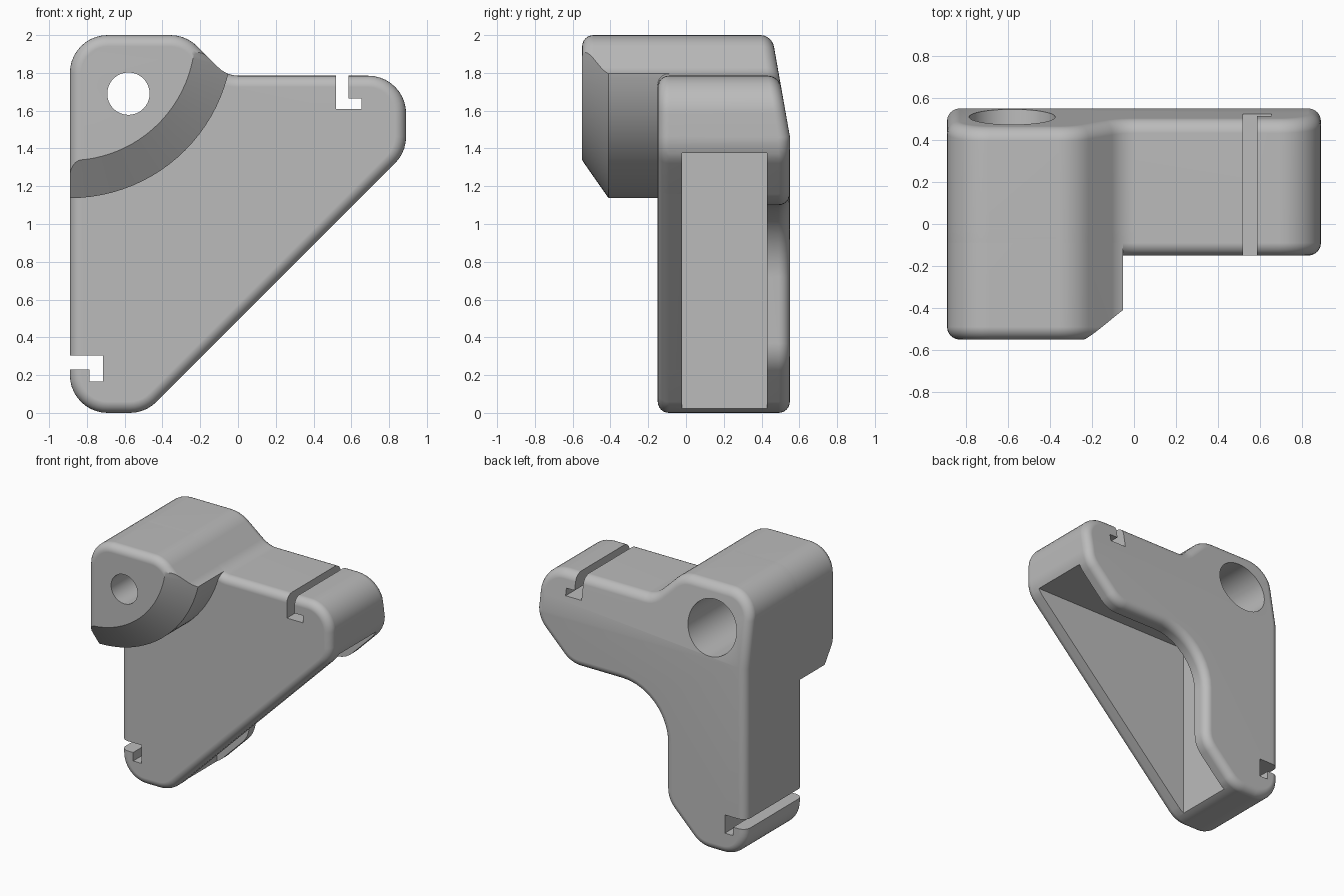
import bpy, bmesh
from math import pi, sin, cos, tan, ceil, degrees
from mathutils import Vector

if "Cube" in bpy.data.objects:
    bpy.data.objects.remove(bpy.data.objects["Cube"])

R = 0.2                            # outline corner radius
EDGE = 0.06                        # rim rounding
FRONT, BACK = -0.15, 0.55
FOLD = 1.38 + R * tan(pi / 8)      # height where the back starts leaning
LEAN = 0.177

grey = bpy.data.materials.new("plain_grey")
grey.use_nodes = True
colour = (0.5, 0.5, 0.5, 1)
grey.diffuse_color = colour
grey.node_tree.nodes["Principled BSDF"].inputs["Base Color"].default_value = colour


def make_object(name, bm):
    bmesh.ops.recalc_face_normals(bm, faces=bm.faces[:])
    mesh = bpy.data.meshes.new(name)
    bm.to_mesh(mesh)
    bm.free()
    obj = bpy.data.objects.new(name, mesh)
    bpy.context.collection.objects.link(obj)
    return obj


def rounded(corners):
    """Turn (x, z, radius) corners into a filleted outline."""
    points = []
    for i, (x, z, r) in enumerate(corners):
        p = Vector((x, z))
        u = (Vector(corners[i - 1][:2]) - p).normalized()
        v = (Vector(corners[(i + 1) % len(corners)][:2]) - p).normalized()
        turn = pi - u.angle(v)
        centre = p + (u + v).normalized() * r / cos(turn / 2)
        start = p + u * r * tan(turn / 2) - centre
        end = p + v * r * tan(turn / 2) - centre
        steps = ceil(degrees(turn) / 9)
        for k in range(steps + 1):
            a = turn * k / steps
            points.append(centre + (start * sin(turn - a) + end * sin(a)) / sin(turn))
    return points


def prism(name, outline, y0, y1, lean=False, round_front=False, round_back=False):
    bm = bmesh.new()
    face = bm.faces.new([bm.verts.new((x, y0, z)) for x, z in outline])
    new = bmesh.ops.extrude_face_region(bm, geom=[face], use_keep_orig=True)["geom"]
    for v in new:
        if isinstance(v, bmesh.types.BMVert):
            v.co.y = y1
    if lean:
        bmesh.ops.bisect_plane(bm, geom=bm.verts[:] + bm.edges[:] + bm.faces[:],
                               dist=0.003, plane_co=(0, 0, FOLD), plane_no=(0, 0, 1))
        for v in bm.verts:
            if v.co.y > (y0 + y1) / 2:
                v.co.y -= LEAN * max(0, v.co.z - FOLD)
    bmesh.ops.recalc_face_normals(bm, faces=bm.faces[:])
    bm.normal_update()
    rim = []
    for e in bm.edges:
        slopes = sorted(abs(f.normal.y) for f in e.link_faces)
        at_back = e.verts[0].co.y > (y0 + y1) / 2
        if slopes[0] < 0.3 and slopes[-1] > 0.9 and (round_back if at_back else round_front):
            rim.append(e)
    if rim:
        bmesh.ops.bevel(bm, geom=rim, offset=EDGE, offset_type='OFFSET', segments=6,
                        profile=0.5, affect='EDGES', clamp_overlap=False)
    return make_object(name, bm)


def lathe(name, profile, x, z, sides=96):
    """Solid of revolution about the y direction from (y, radius) pairs."""
    bm = bmesh.new()
    rings = [[bm.verts.new((x + r * cos(2 * pi * i / sides), y, z + r * sin(2 * pi * i / sides)))
              for i in range(sides)] for y, r in profile]
    for a, b in zip(rings, rings[1:]):
        for i in range(sides):
            j = (i + 1) % sides
            bm.faces.new((a[i], a[j], b[j], b[i]))
    bm.faces.new(rings[0])
    bm.faces.new(rings[-1])
    return make_object(name, bm)


def boolean(obj, tool, operation='DIFFERENCE'):
    mod = obj.modifiers.new("cut", 'BOOLEAN')
    mod.object, mod.operation, mod.solver = tool, operation, 'EXACT'
    bpy.context.view_layer.update()
    graph = bpy.context.evaluated_depsgraph_get()
    mesh = bpy.data.meshes.new_from_object(obj.evaluated_get(graph))
    obj.modifiers.clear()
    obj.data = mesh


def finish(obj):
    """Smooth the curved areas, keep real edges sharp, apply the colour."""
    bm = bmesh.new()
    bm.from_mesh(obj.data)
    for f in bm.faces:
        f.smooth = True
        f.material_index = 0
    for e in bm.edges:
        angle = e.calc_face_angle(0)
        flats = all(f.calc_area() > 0.05 for f in e.link_faces)
        e.smooth = angle < 0.5 and not (flats and angle > 0.09)
    bm.to_mesh(obj.data)
    bm.free()
    obj.data.materials.clear()
    obj.data.materials.append(grey)
    mod = obj.modifiers.new("even_shading", 'WEIGHTED_NORMAL')
    mod.keep_sharp = True


# Outlines: shared outer corners, with an elbow cut for the rear bracket
foot = [(-0.89, 0, R), (-0.49, 0, R)]
elbow = [(-0.205, 0.285, R), (-0.205, 1.1, 0.38), (0.61, 1.1, R)]
head = [(0.89, 1.38, R), (0.89, 1.785, R), (-0.06, 1.785, 0.15),
        (-0.275, 2, R), (-0.89, 2, R)]
full_outline = rounded(foot + head)
elbow_outline = rounded(foot + elbow + head)

# Main parts
bracket = prism("elbow_bracket", elbow_outline, FRONT, BACK, True, True, True)
plate = prism("front_plate", full_outline, FRONT, -0.02, round_front=True)
boss = prism("corner_boss", full_outline, -0.55, FRONT + EDGE, round_front=True)

# Cutting tools
pocket = prism("pocket_cutter", [(-0.48, -0.5), (1.2, -0.5), (1.2, 1.375), (-0.48, 1.375)],
               -0.02, 0.43)
top_slot = prism("top_slot_cutter", [(0.52, 1.61), (0.655, 1.61), (0.655, 1.665),
                                     (0.585, 1.665), (0.585, 2.2), (0.52, 2.2)], -1, 1)
side_slot = prism("side_slot_cutter", [(-1.2, 0.23), (-0.785, 0.23), (-0.785, 0.165),
                                       (-0.715, 0.165), (-0.715, 0.305), (-1.2, 0.305)], -1, 1)
bore = lathe("bore_cutter", [(-1, 0.112), (-0.3, 0.112), (-0.3, 0.205), (1, 0.205)], -0.58, 1.69, 64)
cone = lathe("boss_limit", [(-0.6, 0.592), (-0.41, 0.863), (0.2, 0.863)], -0.89, 2.0)

boolean(bracket, pocket)
boolean(boss, cone, 'INTERSECT')
boolean(boss, bore)
for part in (bracket, plate):
    for tool in (top_slot, side_slot, bore):
        boolean(part, tool)

for tool in (pocket, top_slot, side_slot, bore, cone):
    bpy.data.objects.remove(tool)
for part in (bracket, plate, boss):
    finish(part)
